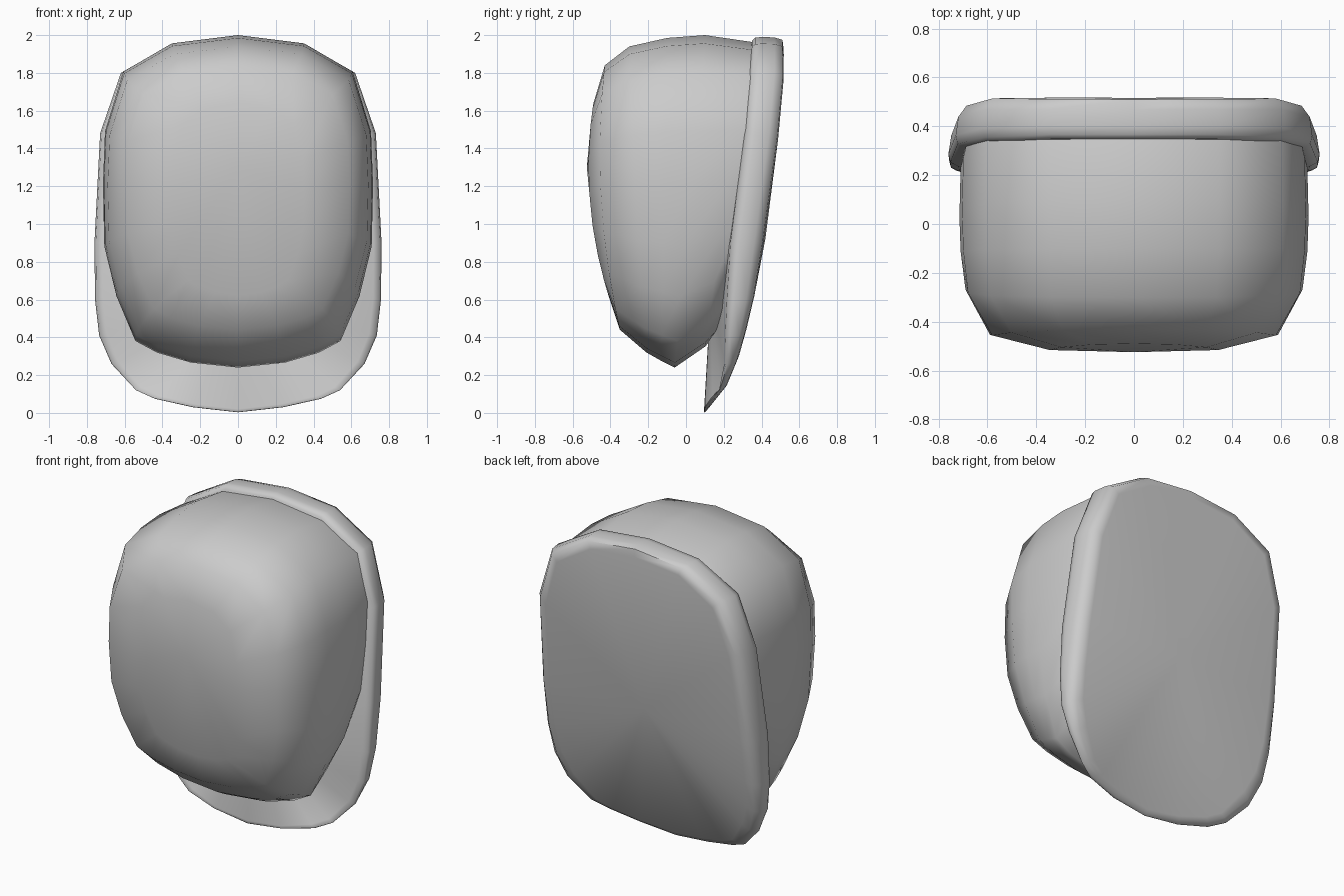
import bpy, bmesh
from math import radians

if "Cube" in bpy.data.objects:
    bpy.data.objects.remove(bpy.data.objects["Cube"])


def mirrored(half):
    # half outline runs top centre -> right side -> bottom centre
    return half + [(-x, z) for x, z in half[-2:0:-1]]


def interp(table, z):
    if z <= table[0][0]:
        return table[0][1]
    for (z0, y0), (z1, y1) in zip(table, table[1:]):
        if z <= z1:
            return y0 + (y1 - y0) * (z - z0) / (z1 - z0)
    return table[-1][1]


def loft(name, rings, start, end):
    # skin consecutive rings, closing both ends with a fan
    bm = bmesh.new()
    loops = [[bm.verts.new(p) for p in ring] for ring in rings]
    n = len(loops[0])
    for a, b in zip(loops, loops[1:]):
        for i in range(n):
            j = (i + 1) % n
            bm.faces.new((a[i], a[j], b[j], b[i]))
    for loop, tip in ((loops[0], start), (loops[-1], end)):
        c = bm.verts.new(tip)
        for i in range(n):
            bm.faces.new((loop[i], loop[(i + 1) % n], c))
    bmesh.ops.recalc_face_normals(bm, faces=bm.faces)
    me = bpy.data.meshes.new(name)
    bm.to_mesh(me)
    bm.free()
    ob = bpy.data.objects.new(name, me)
    bpy.context.collection.objects.link(ob)
    bpy.ops.object.select_all(action='DESELECT')
    ob.select_set(True)
    bpy.context.view_layer.objects.active = ob
    bpy.ops.object.shade_smooth_by_angle(angle=radians(60))
    return ob


# Bulging front body: tilted rings (top y, top z, bottom y, bottom z, half width, bulge)
body_outline = mirrored([(0, 1), (.49, .95), (.85, .78), (.985, .42), (1, .1), (.99, -.27),
                         (.9, -.57), (.76, -.84), (.6, -.91), (.35, -.97), (0, -1)])
body_rings = []
for ty, tz, by, bz, w, bulge in [
        (.42, 1.94, .20, .46, .69, 0),
        (.34, 1.965, .10, .35, .71, 0),
        (.10, 2.0, -.06, .24, .715, 0),
        (-.10, 1.985, -.13, .275, .71, 0),
        (-.30, 1.94, -.21, .32, .69, .01),
        (-.43, 1.84, -.35, .44, .59, .06),
        (-.49, 1.64, -.41, .62, .35, .06)]:
    ring = []
    for x, t in body_outline:
        k = (t + 1) / 2
        y = by + (ty - by) * k - bulge * (1 - t * t)
        ring.append((x * w, y, bz + (tz - bz) * k))
    body_rings.append(ring)
loft("front_body", body_rings, (0, .3, 1.2), (0, -.525, 1.3))

# Back plate with rounded rim: front and back depth both follow height
plate_outline = mirrored([(0, 1.99), (.35, 1.955), (.62, 1.80), (.73, 1.48), (.76, .9),
                          (.757, .6), (.735, .41), (.67, .26), (.54, .12), (.44, .075),
                          (.24, .03), (0, .003)])
front_y = [(0, .093), (.05, .10), (.13, .18), (.26, .205), (.5, .21), (.9, .235),
           (1.48, .31), (1.95, .35)]
back_y = [(0, .10), (.05, .14), (.15, .22), (.3, .28), (.55, .35), (.9, .41),
          (1.15, .46), (1.8, .52), (2, .515)]
plate_rings = []
for sx, sz, f in [(.945, .982, 0), (.99, .997, .1), (1, 1, .3), (.985, .998, .72),
                  (.94, .985, .97), (.88, .94, 1)]:
    ring = []
    for x, z in plate_outline:
        if z < .15 and f == 1:
            z = .95 + (z - .95) / .94 * .97
        zz = .95 + (z - .95) * sz
        y0, y1 = interp(front_y, zz), interp(back_y, zz)
        ring.append((x * sx, y0 + (y1 - y0) * f, zz))
    plate_rings.append(ring)
loft("back_plate", plate_rings, (0, .13, .6), (0, .42, .92))
